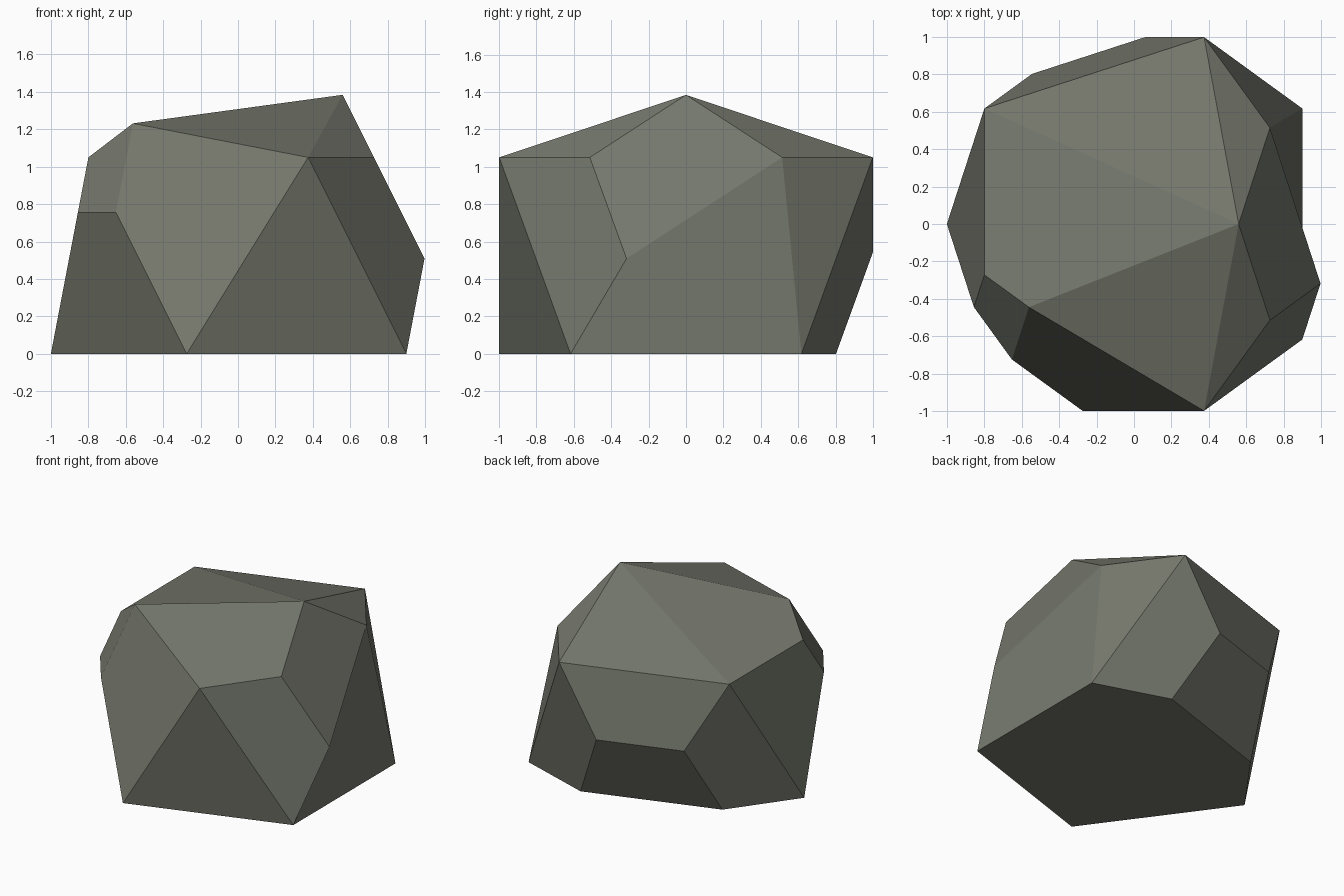
import bpy, bmesh, math
from mathutils import Vector

if "Cube" in bpy.data.objects:
    bpy.data.objects.remove(bpy.data.objects["Cube"])

R, CX = 1.05, 0.05          # ring radius and centre of the source icosahedron


def ring(deg, z):
    a = math.radians(deg)
    return Vector((CX + R * math.cos(a), R * math.sin(a), z))


def cut(a, b, t):
    return a.lerp(b, t)


# Icosahedron rings: lower pentagon on the ground, upper pentagon twisted by 36 degrees
L, F, E, E2, U = (ring(d, 0) for d in (180, 252, 324, 36, 108))
W, B2, I, V, B = (ring(d, R) for d in (0, 72, 144, 216, 288))
top = Vector((CX, 0, R / 2 * (1 + math.sqrt(5))))

# Chipped corners: points slid along the edges leaving each removed corner
p = dict(
    L=L, F=F, E=E, E2=E2, B=B, B2=B2, I=I,
    A=cut(top, W, 0.485), C=cut(W, B, 0.515), C2=cut(W, B2, 0.515), D=cut(W, E, 0.515),
    G=cut(V, top, 0.28), H=cut(V, I, 0.28), K=cut(V, L, 0.28), J=cut(V, F, 0.28),
    N=cut(U, B2, 0.515), P=cut(U, I, 0.515), M=cut(U, L, 0.515), Q=cut(U, E2, 0.515))

# Facets of the rock
facets = """A B C|A C2 B2|A C D C2|A G B|A B2 I|A I H G|G H K J|G J F B|B F E|B E D C|
C2 D E E2|B2 C2 E2|B2 E2 Q N|I B2 N P|P N Q M|I P M L|I L K H|J K L F|L M Q E2 E F"""

bm = bmesh.new()
verts = {k: bm.verts.new(co) for k, co in p.items()}
for f in facets.split("|"):
    bm.faces.new([verts[k] for k in f.split()])
bmesh.ops.recalc_face_normals(bm, faces=bm.faces[:])
mesh = bpy.data.meshes.new("rock")
bm.to_mesh(mesh)
bm.free()

stone = bpy.data.materials.new("grey stone")
stone.diffuse_color = (0.178, 0.188, 0.152, 1)
stone.use_nodes = True
stone.node_tree.nodes["Principled BSDF"].inputs["Base Color"].default_value = stone.diffuse_color
mesh.materials.append(stone)
rock = bpy.data.objects.new("rock", mesh)
bpy.context.collection.objects.link(rock)
